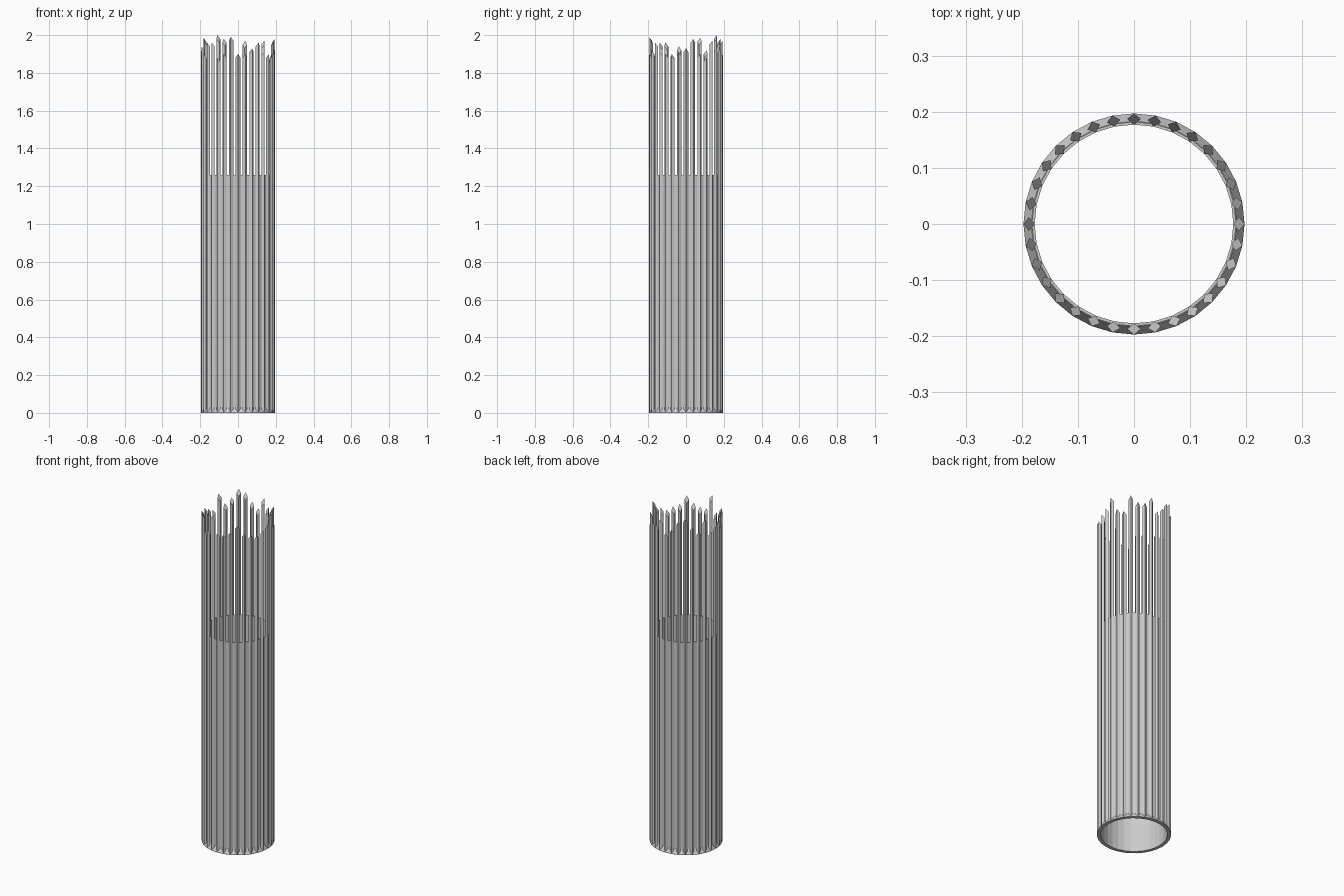
import bpy, bmesh, math

if "Cube" in bpy.data.objects:
    bpy.data.objects.remove(bpy.data.objects["Cube"])

N = 32            # bars around the ring
MID = 0.187       # radius of bar centres
RAD, TAN = 0.0102, 0.0122   # half depth and half width of a diamond bar
TIP = 0.04        # drop from outer point to inner edge of each tip

HEIGHTS = [1.93, 1.98, 1.90, 1.88, 1.97, 1.93, 1.93, 1.97,
           1.90, 1.93, 1.98, 2.00, 1.95, 1.92, 1.985, 1.90,
           1.92, 1.94, 1.90, 1.96, 1.96, 1.88, 1.90, 1.99,
           1.90, 1.90, 1.92, 1.96, 1.91, 1.90, 1.89, 1.91]


def finish(bm, name):
    bmesh.ops.recalc_face_normals(bm, faces=bm.faces)
    mesh = bpy.data.meshes.new(name)
    bm.to_mesh(mesh)
    bm.free()
    obj = bpy.data.objects.new(name, mesh)
    bpy.context.collection.objects.link(obj)
    return obj


def lathe(profile, name):
    """Closed (radius, z) profile swept around z."""
    bm = bmesh.new()
    rings = []
    for i in range(N):
        a = 2 * math.pi * i / N
        rings.append([bm.verts.new((r * math.cos(a), r * math.sin(a), z))
                      for r, z in profile])
    k = len(profile)
    for i in range(N):
        p, q = rings[i], rings[(i + 1) % N]
        for j in range(k):
            bm.faces.new((p[j], q[j], q[(j + 1) % k], p[(j + 1) % k]))
    return finish(bm, name)


# Vertical diamond bars, each cut on a slant with the high point outside
bm = bmesh.new()
for i, h in enumerate(HEIGHTS):
    a = 2 * math.pi * i / N
    c, s = math.cos(a), math.sin(a)
    low, top = [], []
    for dr, dt, drop in ((RAD, 0, 0), (0, TAN, TIP / 2),
                         (-RAD, 0, TIP), (0, -TAN, TIP / 2)):
        x, y = (MID + dr) * c - dt * s, (MID + dr) * s + dt * c
        low.append(bm.verts.new((x, y, 0)))
        top.append(bm.verts.new((x, y, h - drop)))
    bm.faces.new(low[::-1])
    bm.faces.new(top)
    for j in range(4):
        n = (j + 1) % 4
        bm.faces.new((low[j], low[n], top[n], top[j]))
finish(bm, "upright_bars")

# Thin wall behind the bars and the sloped foot ring
lathe([(0.177, 0), (0.182, 0), (0.182, 1.26), (0.177, 1.26)], "inner_wall")
lathe([(0.177, 0), (0.197, 0), (0.197, 0.004), (0.183, 0.03), (0.177, 0.03)],
      "foot_ring")
